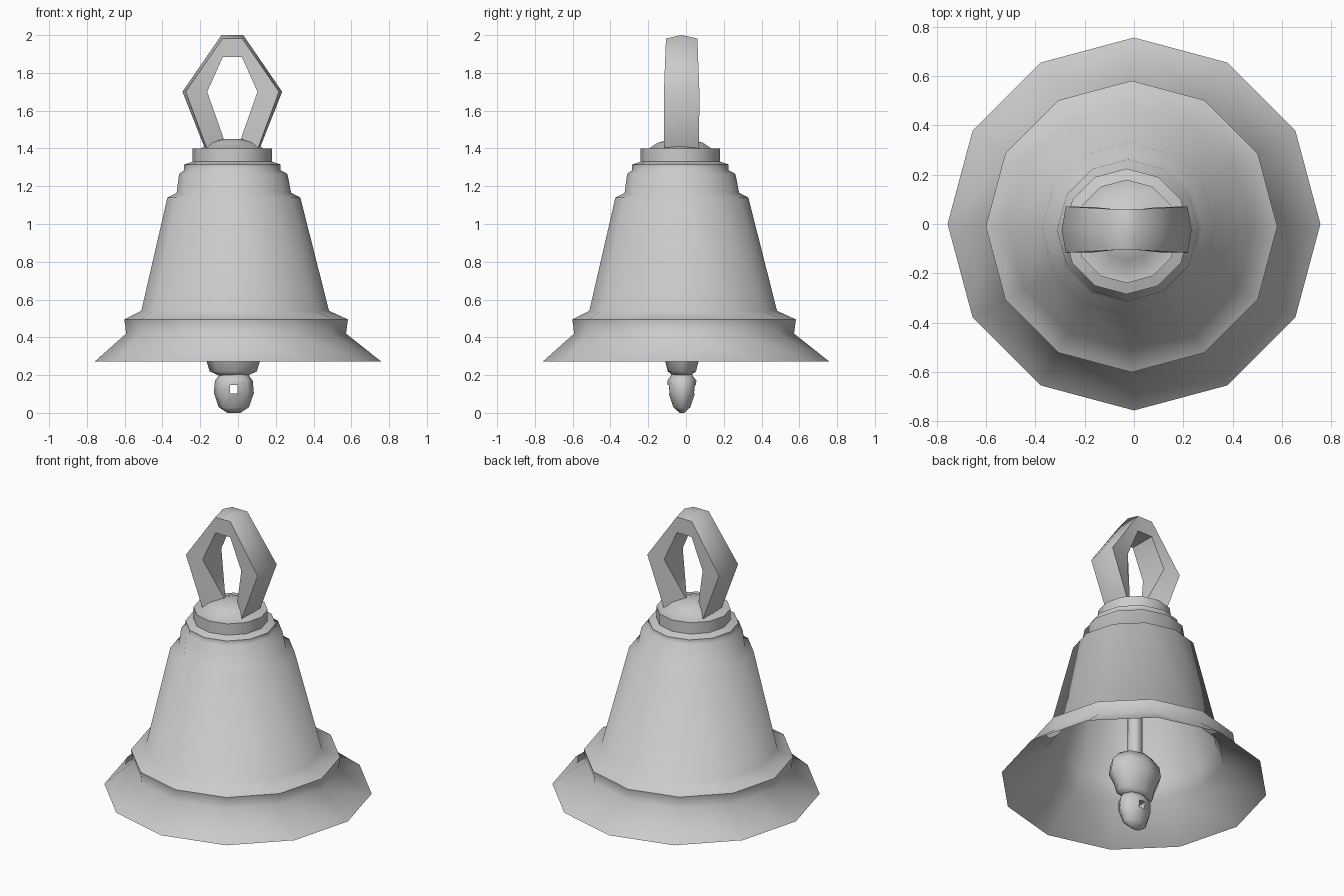
import bpy, bmesh
from math import sin, cos, pi, radians

if "Cube" in bpy.data.objects:
    bpy.data.objects.remove(bpy.data.objects["Cube"])


def finish(name, bm, angle=62):
    bmesh.ops.recalc_face_normals(bm, faces=bm.faces)
    mesh = bpy.data.meshes.new(name)
    bm.to_mesh(mesh)
    bm.free()
    ob = bpy.data.objects.new(name, mesh)
    bpy.context.collection.objects.link(ob)
    bpy.ops.object.select_all(action='DESELECT')
    ob.select_set(True)
    bpy.context.view_layer.objects.active = ob
    bpy.ops.object.shade_smooth_by_angle(angle=radians(angle))
    return ob


def skin(bm, loops):
    rings = [[bm.verts.new(p) for p in loop] for loop in loops]
    for a, b in zip(rings, rings[1:]):
        for i in range(len(a)):
            j = (i + 1) % len(a)
            bm.faces.new((a[i], a[j], b[j], b[i]))
    bm.faces.new(rings[0])
    bm.faces.new(rings[-1])


def stack(name, rows, n):
    """Lofted rings; each row is (x radius, y radius, z, centre x, centre y)."""
    bm = bmesh.new()
    skin(bm, [[(cx + rx * cos(2 * pi * i / n), cy + ry * sin(2 * pi * i / n), z)
               for i in range(n)] for rx, ry, z, cx, cy in rows])
    return finish(name, bm)


# Bell body: outer profile from crown to rim, then the smooth inside
profile = [(.05, 1.45, -.03), (.12, 1.43, -.03), (.165, 1.40, -.03), (.21, 1.40, -.03),
           (.21, 1.33, -.03), (.255, 1.315, -.03), (.255, 1.285, -.03),
           (.287, 1.265, -.025), (.303, 1.165, -.022), (.352, 1.14, -.022),
           (.497, .54, -.015), (.592, .495, -.01), (.582, .42, -.01),
           (.757, .273, 0), (.51, .46, -.01), (.47, .56, -.015),
           (.335, 1.12, -.022), (.22, 1.25, -.025)]
stack("bell_body", [(r, r, z, c, c) for r, z, c in profile], 12)

# Clapper rod and the upper weight
stack("clapper_rod", [(.045, .045, z, -.025, -.022) for z in (.40, 1.26)], 6)
weight = [(.07, .045, .195), (.125, .075, .22), (.143, .09, .28),
          (.17, .12, .34), (.16, .115, .40), (.11, .08, .455)]
stack("clapper_weight", [(a, b, z, -.025, -.022) for a, b, z in weight], 8)

# Clapper tip with a small hole through it
tip = [(.035, .012, 0), (.08, .045, .03), (.106, .07, .105),
       (.10, .077, .17), (.075, .052, .205)]
tip_ob = stack("clapper_tip", [(a, b, z, -.022, -.022) for a, b, z in tip], 8)
bpy.ops.mesh.primitive_cube_add(size=1, location=(-.022, -.022, .125))
cutter = bpy.context.object
cutter.name = "tip_hole_cutter"
cutter.scale = (.04, .4, .045)
cutter.hide_render = True
cutter.hide_set(True)
hole = tip_ob.modifiers.new("hole", 'BOOLEAN')
hole.operation = 'DIFFERENCE'
hole.solver = 'EXACT'
hole.object = cutter

# Handle loop: half of the stations, mirrored about the centre.
# Each is outer edge x, z, crown x, z, inner x, z, outer and inner half width.
CX, CY = -.03, -.023
half = [(.135, 1.40, .145, 1.40, .045, 1.45, .092, .006),
        (.247, 1.70, .264, 1.70, .133, 1.70, .094, .092),
        (.052, 1.982, .058, 2.0, .05, 1.885, .083, .083)]
path = half + [(-a, b, -c, d, -e, f, w, v) for a, b, c, d, e, f, w, v in reversed(half)]
bm = bmesh.new()
skin(bm, [[(CX + ix, CY - v, iz), (CX + ox, CY - w, oz), (CX + kx, CY, kz),
           (CX + ox, CY + w, oz), (CX + ix, CY + v, iz)]
          for ox, oz, kx, kz, ix, iz, w, v in path])
finish("handle_loop", bm)
